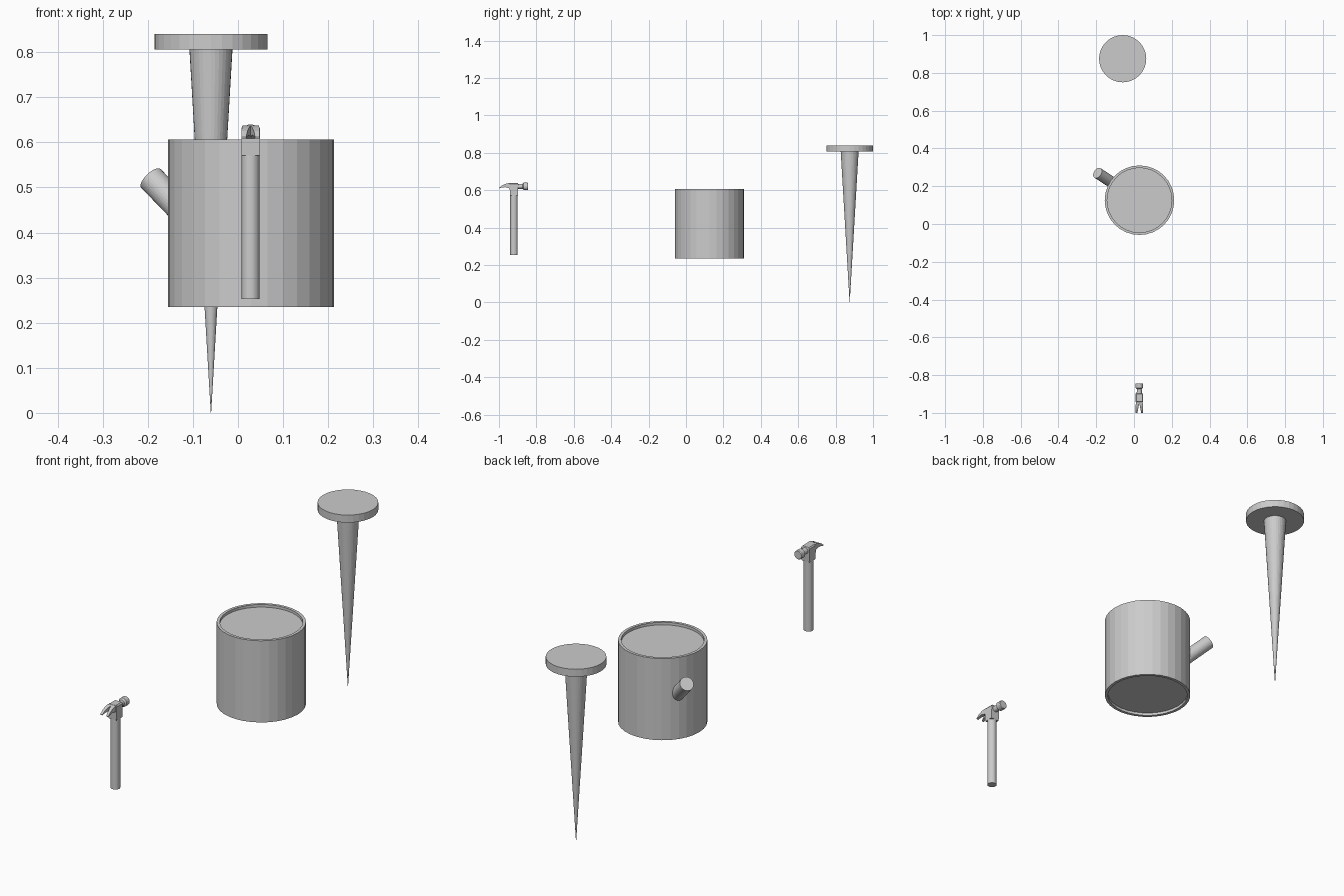
import bpy, bmesh, math
from mathutils import Vector

if "Cube" in bpy.data.objects:
    bpy.data.objects.remove(bpy.data.objects["Cube"])


def finish(name, bm):
    bmesh.ops.remove_doubles(bm, verts=bm.verts, dist=1e-5)
    bmesh.ops.recalc_face_normals(bm, faces=bm.faces)
    me = bpy.data.meshes.new(name)
    bm.to_mesh(me)
    bm.free()
    ob = bpy.data.objects.new(name, me)
    bpy.context.collection.objects.link(ob)
    return ob


def skin(bm, rings):
    """Join equal-sized rings of points and cap both ends."""
    vs = [[bm.verts.new(p) for p in r] for r in rings]
    n = len(vs[0])
    for a, b in zip(vs, vs[1:]):
        for i in range(n):
            j = (i + 1) % n
            bm.faces.new((a[i], a[j], b[j], b[i]))
    bm.faces.new(vs[0])
    bm.faces.new(vs[-1])


def lathe(name, origin, axis, profile, sides=32):
    """Turn (radius, height) points around an axis through origin."""
    q = Vector((0, 0, 1)).rotation_difference(Vector(axis).normalized())
    rings = []
    for r, h in profile:
        ring = []
        for i in range(sides):
            a = 2 * math.pi * i / sides
            ring.append(Vector(origin) + q @ Vector((r * math.cos(a), r * math.sin(a), h)))
        rings.append(ring)
    bm = bmesh.new()
    skin(bm, rings)
    return finish(name, bm)


# nail: spike and flat head
NX, NY = -0.06, 0.875
lathe("nail_spike", (NX, NY, 0), (0, 0, 1), [(0.0004, 0), (0.048, 0.81)])
lathe("nail_head", (NX, NY, 0), (0, 0, 1), [(0.125, 0.806), (0.125, 0.84)])

# can: drum with recessed lid and base
R, RI, D = 0.184, 0.171, 0.012
B, T = 0.235, 0.606
CX, CY = 0.029, 0.126
lathe("can_body", (CX, CY, 0), (0, 0, 1),
      [(RI, B + D), (RI, B), (R, B), (R, T), (RI, T), (RI, T - D)])

# can spout: radial, tilted upward
end = Vector((-0.193, 0.27, 0.52))
out = Vector((end.x - CX, end.y - CY, 0)).normalized()
e = math.radians(41)
axis = out * math.cos(e) + Vector((0, 0, math.sin(e)))
lathe("can_spout", end, axis, [(0.03, -0.145), (0.03, 0)])

# hammer handle
HX, HY, HZ = 0.028, -0.92, 0.62
lathe("hammer_handle", (HX, HY, 0), (0, 0, 1), [(0.02, 0.253), (0.02, 0.60)])

# hammer striking face, neck
lathe("hammer_poll", (HX, HY, HZ), (0, 1, 0),
      [(0.014, 0.01), (0.013, 0.046), (0.020, 0.052), (0.020, 0.073), (0.018, 0.076)], 24)


def box_ring(x, y, z, hx, hy):
    return [(x + a * hx, y + b * hy, z) for a, b in ((-1, -1), (1, -1), (1, 1), (-1, 1))]


# hammer eye block with socket around the handle
bm = bmesh.new()
skin(bm, [box_ring(HX, HY, z, hx, hy) for z, hx, hy in
          ((0.571, 0.0205, 0.0205), (0.603, 0.0205, 0.0225),
           (0.632, 0.0205, 0.0235), (0.638, 0.016, 0.021))])
finish("hammer_eye", bm)

# hammer claw: two mirrored, curved prongs (y, inner x, outer x, bottom z, top z)
stations = [(-0.935, 0.0, 0.018, 0.606, 0.637), (-0.951, 0.0, 0.0185, 0.612, 0.637),
            (-0.967, 0.0035, 0.0195, 0.616, 0.633), (-0.984, 0.007, 0.020, 0.614, 0.625),
            (-1.0, 0.010, 0.020, 0.609, 0.612)]
for side, s in (("left", -1), ("right", 1)):
    bm = bmesh.new()
    skin(bm, [[(HX + s * xi, y, zb), (HX + s * xo, y, zb),
               (HX + s * xo, y, zt), (HX + s * xi, y, zt)]
              for y, xi, xo, zb, zt in stations])
    finish("hammer_claw_" + side, bm)
